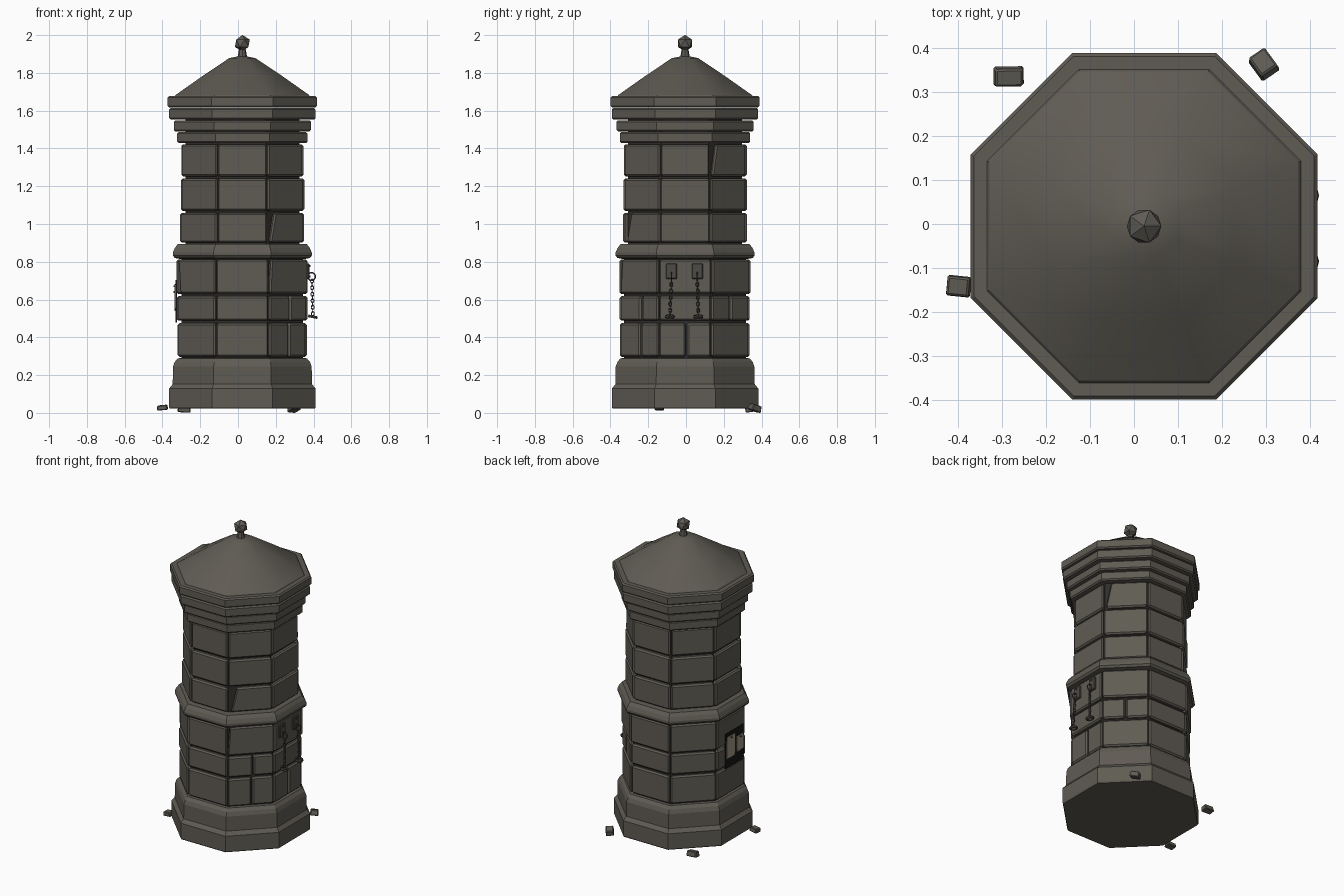
import bpy, bmesh, math, random
from mathutils import Vector, Matrix

if "Cube" in bpy.data.objects:
    bpy.data.objects.remove(bpy.data.objects["Cube"])

random.seed(4)
CX, CY = 0.023, -0.005
TAN = math.tan(math.pi / 8)


def mat(name, col):
    m = bpy.data.materials.new(name)
    m.diffuse_color = (*col, 1)
    m.use_nodes = True
    m.node_tree.nodes["Principled BSDF"].inputs["Base Color"].default_value = m.diffuse_color
    return m


STONE = mat("grey_stone", (0.115, 0.106, 0.088))
MORTAR = mat("dark_mortar", (0.03, 0.028, 0.024))
IRON = mat("dark_iron", (0.075, 0.07, 0.06))
PAPER = mat("aged_paper", (0.36, 0.32, 0.24))
BLACK = mat("black_board", (0.008, 0.008, 0.008))


def finish(bm, name, material, bevel=0):
    bmesh.ops.recalc_face_normals(bm, faces=bm.faces)
    me = bpy.data.meshes.new(name)
    bm.to_mesh(me)
    bm.free()
    me.materials.append(material)
    ob = bpy.data.objects.new(name, me)
    bpy.context.collection.objects.link(ob)
    if bevel:
        b = ob.modifiers.new("bevel", "BEVEL")
        b.width = bevel
        b.segments = 1
        b.limit_method = 'ANGLE'
        b.angle_limit = math.radians(60)
    return ob


def octagon(name, profile, material=STONE):
    """Stack of octagonal rings from (apothem, z) pairs, flats on the axes."""
    bm = bmesh.new()
    rings = []
    for a, z in profile:
        r = a / math.cos(math.pi / 8)
        rings.append([bm.verts.new((CX + r * math.cos(math.pi / 8 + k * math.pi / 4),
                                    CY + r * math.sin(math.pi / 8 + k * math.pi / 4), z)) for k in range(8)])
    for lo, hi in zip(rings, rings[1:]):
        for k in range(8):
            bm.faces.new((lo[k], lo[(k + 1) % 8], hi[(k + 1) % 8], hi[k]))
    bm.faces.new(rings[0][::-1])
    bm.faces.new(rings[-1])
    return finish(bm, name, material)


def slab(name, a, z0, z1, b=0.008):
    return octagon(name, [(a - b, z0), (a, z0 + b), (a, z1 - b), (a - b, z1)])


def add_block(bm, k, a, ai, z0, z1, left, right):
    """Mitred block on side k; left/right = (bottom, top) fractions of the half width."""
    n = Vector((math.cos(k * math.pi / 4), math.sin(k * math.pi / 4), 0))
    t = Vector((-n.y, n.x, 0))
    c = Vector((CX, CY, 0))
    v = []
    for ap in (ai, a):
        for z, i in ((z0, 0), (z1, 1)):
            for f in (left[i], right[i]):
                v.append(bm.verts.new(c + n * ap + t * f * ap * TAN + Vector((0, 0, z))))
    for q in ((0, 1, 3, 2), (4, 5, 7, 6), (0, 1, 5, 4), (2, 3, 7, 6), (0, 2, 6, 4), (1, 3, 7, 5)):
        bm.faces.new([v[i] for i in q])


def course(name, a, ai, z0, z1, splits={}, skew={}):
    bm = bmesh.new()
    for k in range(8):
        cuts = [-0.98] + splits.get(k, []) + [0.98]
        s = skew.get(k, (0, 0))
        for i, (l, r) in enumerate(zip(cuts, cuts[1:])):
            l += 0.025 * (i > 0)
            r -= 0.025 * (i < len(cuts) - 2)
            sk = s if i == 0 else (0, 0)
            aa = a + random.uniform(-0.003, 0.003)
            add_block(bm, k, aa, ai, z0, z1, (l + sk[0], l + sk[1]), (r, r))
    return finish(bm, name, STONE, 0.009)


# Base, dark core, belt and cornice
octagon("base", [(0.384, 0.022), (0.388, 0.03), (0.388, 0.128), (0.369, 0.152),
                 (0.367, 0.245), (0.358, 0.27), (0.342, 0.289), (0.30, 0.291)])
octagon("lower_core", [(0.322, 0.285), (0.322, 0.83)], MORTAR)
octagon("upper_core", [(0.302, 0.88), (0.302, 1.6)], MORTAR)
octagon("belt", [(0.33, 0.815), (0.358, 0.82), (0.368, 0.833), (0.368, 0.848),
                 (0.358, 0.872), (0.342, 0.893), (0.30, 0.895)])
for i, (a, z0, z1) in enumerate([(0.345, 1.428, 1.487), (0.363, 1.49, 1.549),
                                 (0.387, 1.552, 1.614), (0.395, 1.618, 1.677)]):
    slab("cornice_%d" % (i + 1), a, z0, z1)

# Block courses (sides counted counter-clockwise from +x; 6 is front, 7 front right)
course("course_1", 0.343, 0.315, 0.297, 0.475, {0: [0.05], 7: [0.05]})
course("course_2", 0.344, 0.315, 0.488, 0.618, {7: [0.1], 1: [0.0]})
course("course_3", 0.346, 0.315, 0.630, 0.812, skew={5: (0.1, 0), 7: (0.0, 0.08)})
course("course_4", 0.327, 0.295, 0.902, 1.058, skew={7: (0.12, 0.38)})
course("course_5", 0.326, 0.295, 1.070, 1.240)
course("course_6", 0.325, 0.295, 1.252, 1.422, skew={1: (0.08, 0.32)})

# Smooth roof and finial
roof = octagon("roof", [(0.358, 1.676), (0.352, 1.684), (0.21, 1.784), (0.07, 1.878), (0.02, 1.888)])
for p in roof.data.polygons:
    p.use_smooth = len(p.vertices) == 4 and p.center.z > 1.69
bm = bmesh.new()
bmesh.ops.create_cone(bm, cap_ends=True, segments=8, radius1=0.026, radius2=0.018, depth=0.045,
                      matrix=Matrix.Translation((CX, CY, 1.902)))
bmesh.ops.create_icosphere(bm, subdivisions=1, radius=0.044,
                           matrix=Matrix.Translation((CX, CY, 1.957)))
finish(bm, "finial", STONE)


def box(name, loc, size, material, rot=(0, 0, 0), bevel=0, taper=1):
    bm = bmesh.new()
    bmesh.ops.create_cube(bm, size=1)
    for v in bm.verts:
        if v.co.z > 0:
            v.co.x *= taper
            v.co.y *= taper
        v.co = Vector([v.co[i] * size[i] for i in range(3)])
    ob = finish(bm, name, material, bevel)
    ob.location, ob.rotation_euler = loc, rot
    return ob


def ring(name, loc, R, r, rot=(0, 0, 0), scale=(1, 1, 1)):
    bpy.ops.mesh.primitive_torus_add(major_segments=12, minor_segments=6, major_radius=R,
                                     minor_radius=r, location=loc, rotation=rot)
    ob = bpy.context.object
    ob.name, ob.scale = name, scale
    ob.data.materials.append(IRON)
    bpy.ops.object.shade_smooth_by_angle()
    return ob


# Two wall plates with ring, chain and shackle on the right side
for side, y, y2 in (("front", -0.077, -0.085), ("back", 0.06, 0.065)):
    box(side + "_chain_plate", (0.371, y, 0.75), (0.014, 0.058, 0.082), IRON, bevel=0.004)
    for dz in (-0.028, 0.028):
        box(side + "_plate_rivet", (0.379, y, 0.75 + dz), (0.008, 0.01, 0.01), IRON)
    ring(side + "_wall_ring", (0.389, y, 0.722), 0.021, 0.004, (math.pi / 2, 0, 0))
    n = 11
    for i in range(n):
        f = i / (n - 1)
        ring(side + "_chain_link", (0.392 + 0.004 * f, y + (y2 - y) * f, 0.697 - 0.172 * f),
             0.0075, 0.0024, (math.pi / 2, 0, (i % 2) * math.pi / 2), (1, 1.45, 1))
    ring(side + "_shackle", (0.396, y2, 0.509), 0.021, 0.005, (0, 0.2, 0), (1, 1, 1.6))

# Notices pinned to the left side
box("notice_board", (-0.326, -0.03, 0.592), (0.008, 0.185, 0.225), BLACK)
box("notice_large", (-0.333, 0.012, 0.61), (0.004, 0.085, 0.14), PAPER, (0.03, 0, 0))
box("notice_small", (-0.333, -0.083, 0.60), (0.004, 0.07, 0.10), PAPER, (-0.05, 0, 0))
for y, z in ((0.012, 0.67), (-0.083, 0.64)):
    box("notice_nail", (-0.337, y, z), (0.01, 0.008, 0.008), IRON)

# Loose rubble
for name, loc, size, rot in (
        ("rubble_back_left", (-0.285, 0.335, 0.022), (0.07, 0.045, 0.034), (0.15, 0.05, 0.02)),
        ("rubble_back_right", (0.295, 0.365, 0.026), (0.05, 0.06, 0.035), (-0.3, 0.1, 0.6)),
        ("rubble_left", (-0.4, -0.142, 0.028), (0.056, 0.048, 0.026), (0.05, -0.1, -0.1))):
    box(name, loc, size, STONE, rot, 0.004, 0.88)
